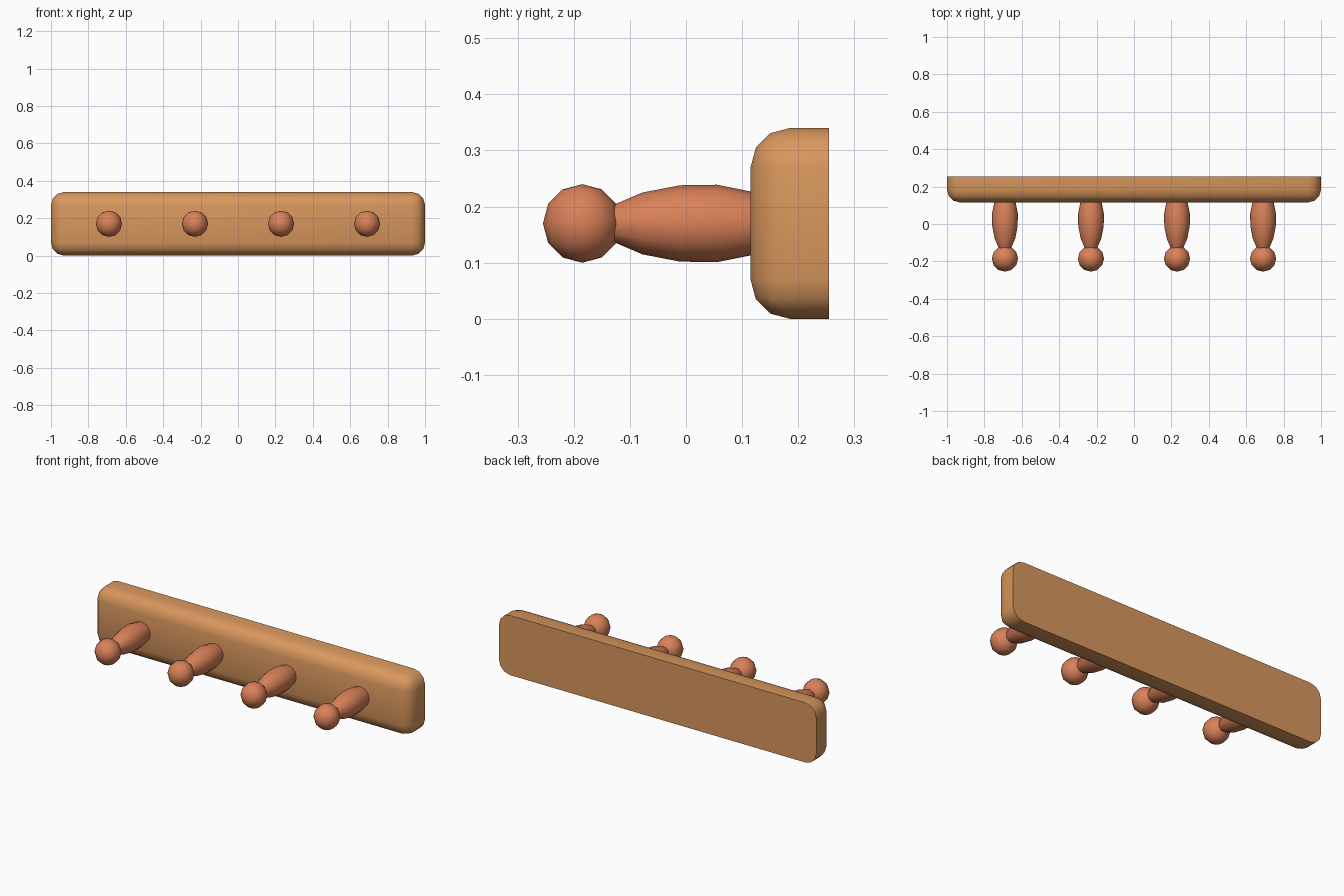
import bpy, bmesh, math
from mathutils import Matrix

if "Cube" in bpy.data.objects:
    bpy.data.objects.remove(bpy.data.objects["Cube"])


def material(name, rgb):
    m = bpy.data.materials.new(name)
    m.diffuse_color = (*rgb, 1)
    m.use_nodes = True
    m.node_tree.nodes["Principled BSDF"].inputs["Base Color"].default_value = m.diffuse_color
    return m


light_wood = material("light wood", (0.69, 0.31, 0.11))
red_wood = material("reddish wood", (0.70, 0.22, 0.10))


def finish(name, bm, mat, angle):
    bmesh.ops.recalc_face_normals(bm, faces=bm.faces[:])
    me = bpy.data.meshes.new(name)
    bm.to_mesh(me)
    bm.free()
    ob = bpy.data.objects.new(name, me)
    bpy.context.collection.objects.link(ob)
    me.materials.append(mat)
    bpy.ops.object.select_all(action='DESELECT')
    ob.select_set(True)
    bpy.context.view_layer.objects.active = ob
    bpy.ops.object.shade_smooth_by_angle(angle=math.radians(angle))
    return ob


# Backboard: every edge rounded except those around the flat wall side
bm = bmesh.new()
bmesh.ops.create_cube(bm, size=1, matrix=Matrix.Translation((0, 0.185, 0.17))
                      @ Matrix.Diagonal((2, 0.14, 0.34, 1)))
edges = [e for e in bm.edges if min(v.co.y for v in e.verts) < 0.2]
bmesh.ops.bevel(bm, geom=edges, offset=0.07, offset_type='OFFSET',
                segments=3, profile=0.5, affect='EDGES', clamp_overlap=False)
bmesh.ops.remove_doubles(bm, verts=bm.verts[:], dist=0.0005)
finish("backboard", bm, light_wood, 40)

# Peg shaft profile: (y, radius), the last ring is sunk in the board
SHAFT = [(-0.14, 0.027), (-0.127, 0.034), (-0.078, 0.055), (-0.011, 0.068),
         (0.055, 0.069), (0.12, 0.056), (0.16, 0.045)]
SIDES = 12


def peg(i, x, z=0.17):
    # Turned shaft
    bm = bmesh.new()
    rings = [[bm.verts.new((x + r * math.cos(2 * math.pi * k / SIDES), y,
                            z + r * math.sin(2 * math.pi * k / SIDES)))
              for k in range(SIDES)] for y, r in SHAFT]
    for a, b in zip(rings, rings[1:]):
        for k in range(SIDES):
            n = (k + 1) % SIDES
            bm.faces.new((a[k], a[n], b[n], b[k]))
    bm.faces.new(rings[0])
    bm.faces.new(rings[-1])
    finish(f"peg_shaft_{i}", bm, red_wood, 40)
    # Ball tip
    bm = bmesh.new()
    bmesh.ops.create_uvsphere(bm, u_segments=12, v_segments=6, radius=0.07,
                              matrix=Matrix.Translation((x, -0.185, z)))
    finish(f"peg_ball_{i}", bm, red_wood, 40)


for i in range(4):
    peg(i + 1, -0.69 + 0.46 * i)
